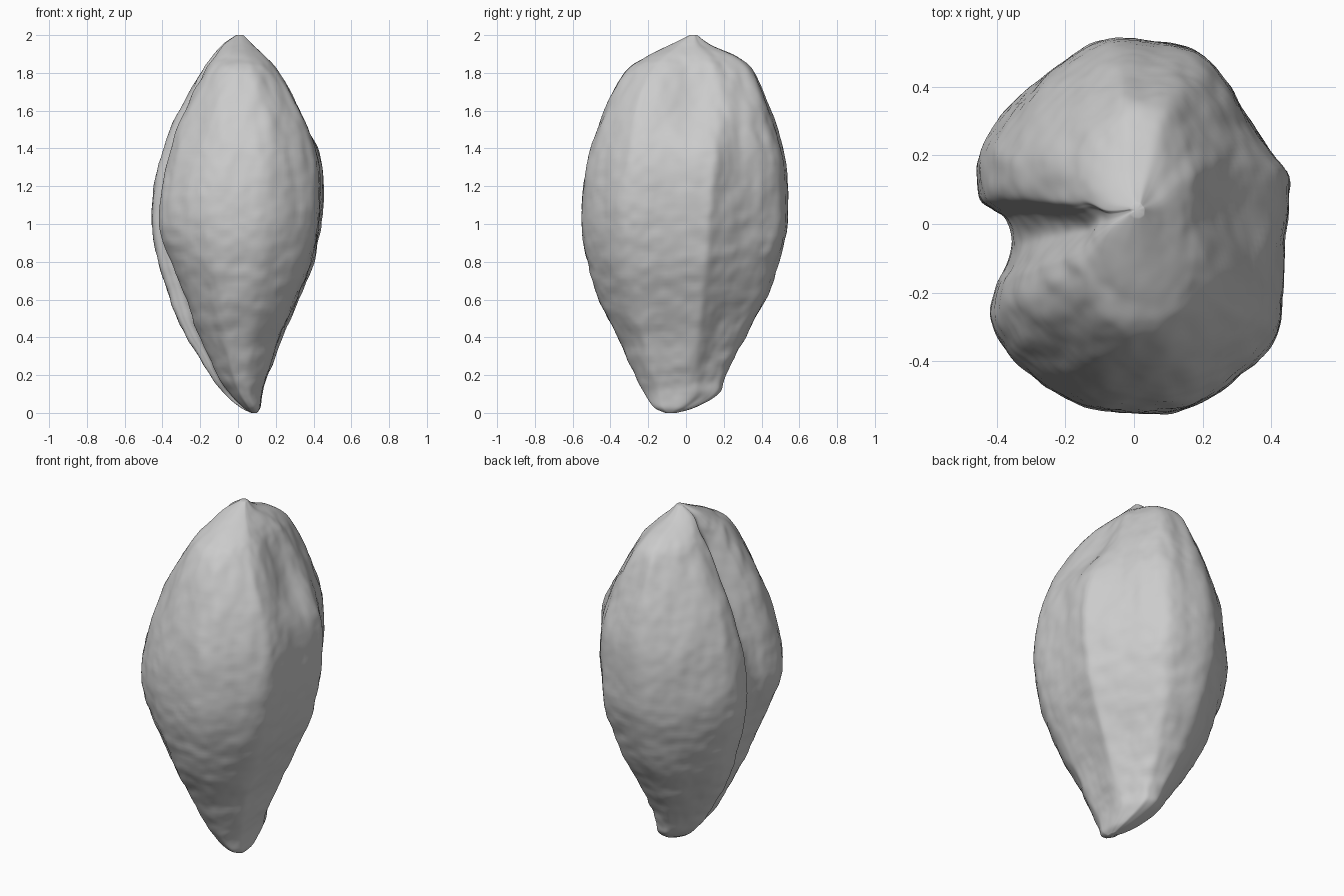
import bpy, bmesh, math
from mathutils import Vector, noise

if "Cube" in bpy.data.objects:
    bpy.data.objects.remove(bpy.data.objects["Cube"], do_unlink=True)


def spline(points, steps, closed=False):
    """Smooth curve through tuples of any size."""
    n, out = len(points), []
    pick = (lambda i: points[i % n]) if closed else (lambda i: points[max(0, min(n - 1, i))])
    for i in range(n if closed else n - 1):
        quad = [pick(i + k) for k in (-1, 0, 1, 2)]
        for s in range(steps):
            t = s / steps
            out.append(tuple(
                b + 0.5 * t * (c - a + t * (2 * a - 5 * b + 4 * c - d + t * (3 * (b - c) + d - a)))
                for a, b, c, d in zip(*quad)))
    if not closed:
        out.append(tuple(points[-1]))
    return out


def bump(value, centre, width):
    return math.exp(-((value - centre) / width) ** 2)


def step(value, low, high):
    t = max(0, min(1, (value - low) / (high - low)))
    return t * t * (3 - 2 * t)


# Horizontal section at the widest height, with the cleft on the -x side
section = [(.45, .08), (.42, .2), (.34, .31), (.27, .42), (.19, .51), (.08, .54), (-.08, .55),
           (-.2, .49), (-.3, .41), (-.4, .3), (-.45, .2), (-.45, .09), (-.41, .05), (-.37, .02),
           (-.35, -.05), (-.37, -.12), (-.4, -.18), (-.41, -.27), (-.36, -.37), (-.25, -.47),
           (-.14, -.53), (0, -.55), (.15, -.54), (.29, -.46), (.4, -.35), (.43, -.25), (.44, -.1)]

# Outline by height: z, -x edge, +x edge, -y edge, +y edge
profile = [(0, .07, .1, -.11, -.05), (.03, .01, .12, -.17, .05), (.1, -.07, .13, -.22, .17),
           (.2, -.15, .16, -.27, .21), (.4, -.27, .23, -.36, .31), (.6, -.36, .32, -.46, .42),
           (.8, -.42, .4, -.52, .49), (1, -.455, .44, -.55, .535), (1.2, -.44, .45, -.545, .535),
           (1.4, -.39, .425, -.5, .51), (1.6, -.31, .35, -.43, .45), (1.8, -.2, .23, -.33, .36),
           (1.88, -.14, .16, -.22, .28), (1.95, -.08, .08, -.08, .13), (2, -.01, .03, .02, .06)]


def shell_point(u, v, row):
    z, left, right, front, back = row
    p = Vector(((left + right + u * (right - left)) / 2, (front + back + v * (back - front)) / 2, z))
    size = right - left
    if u < 0:
        # Cleft, deeper towards both ends and closing before the tip
        depth = .07 * step(z, 1.15, 1.7) * step(1.97 - z, 0, .15) + .06 * step(1.1 - z, 0, .7)
        p.x += size * depth * bump(v, -.05, .12)
        # Front lobe set back from the rear one lower down
        p.x += size * .09 * step(1.1 - z, .1, .6) * step(-v, .05, .35) * step(-u, 0, .6)
    else:
        # Sloping shelf above the flat side and ridge running down it
        hollow = step(z, 1.38, 1.64) * step(1.96 - z, 0, .3)
        p.x -= .06 * hollow * bump(v, .1, .33) * step(u, 0, .5)
        span = step(z, .15, .5) * step(1.5 - z, 0, .2)
        track = .02 + .1 * z
        p.x += .009 * span * (bump(p.y, track, .035) - bump(p.y, track + .08, .05))
    # Fine wrinkles: patchy ripples across below, streaks lengthwise above
    out = Vector((u, v * .8, 0)).normalized()
    low = noise.noise(Vector((p.x * 9, p.y * 9, z * 16)))
    high = noise.noise(Vector((p.x * 13, p.y * 13, z * 5)))
    fine = noise.noise(p * 22)
    broad = noise.noise(p * 5)
    blend = step(z, .7, 1.4)
    fade = min(1, size * 3)
    return p + out * fade * (.006 * low * (1 - blend) + .008 * high * blend
                             + .003 * fine + .007 * broad)


# Seed body: lofted rings closed by small end caps
ring = [(x / .453, y / .55) for x, y in spline(section, 8, True)]
bm = bmesh.new()
rings = [[bm.verts.new(shell_point(u, v, row)) for u, v in ring] for row in spline(profile, 10)]
for lower, upper in zip(rings, rings[1:]):
    for i in range(len(ring)):
        j = (i + 1) % len(ring)
        bm.faces.new((lower[i], lower[j], upper[j], upper[i]))
for loop in (rings[0], rings[-1]):
    tip = bm.verts.new(sum((w.co for w in loop), Vector()) / len(loop))
    for a, b in zip(loop, loop[1:] + loop[:1]):
        bm.faces.new((a, b, tip))
bmesh.ops.recalc_face_normals(bm, faces=bm.faces)
mesh = bpy.data.meshes.new("seed_body")
bm.to_mesh(mesh)
bm.free()
mesh.shade_smooth()

# Plain grey surface
grey = bpy.data.materials.new("stone_grey")
grey.use_nodes = True
grey.diffuse_color = (.6, .6, .6, 1)
grey.node_tree.nodes["Principled BSDF"].inputs["Base Color"].default_value = (.6, .6, .6, 1)
mesh.materials.append(grey)
body = bpy.data.objects.new("seed_body", mesh)
bpy.context.collection.objects.link(body)
